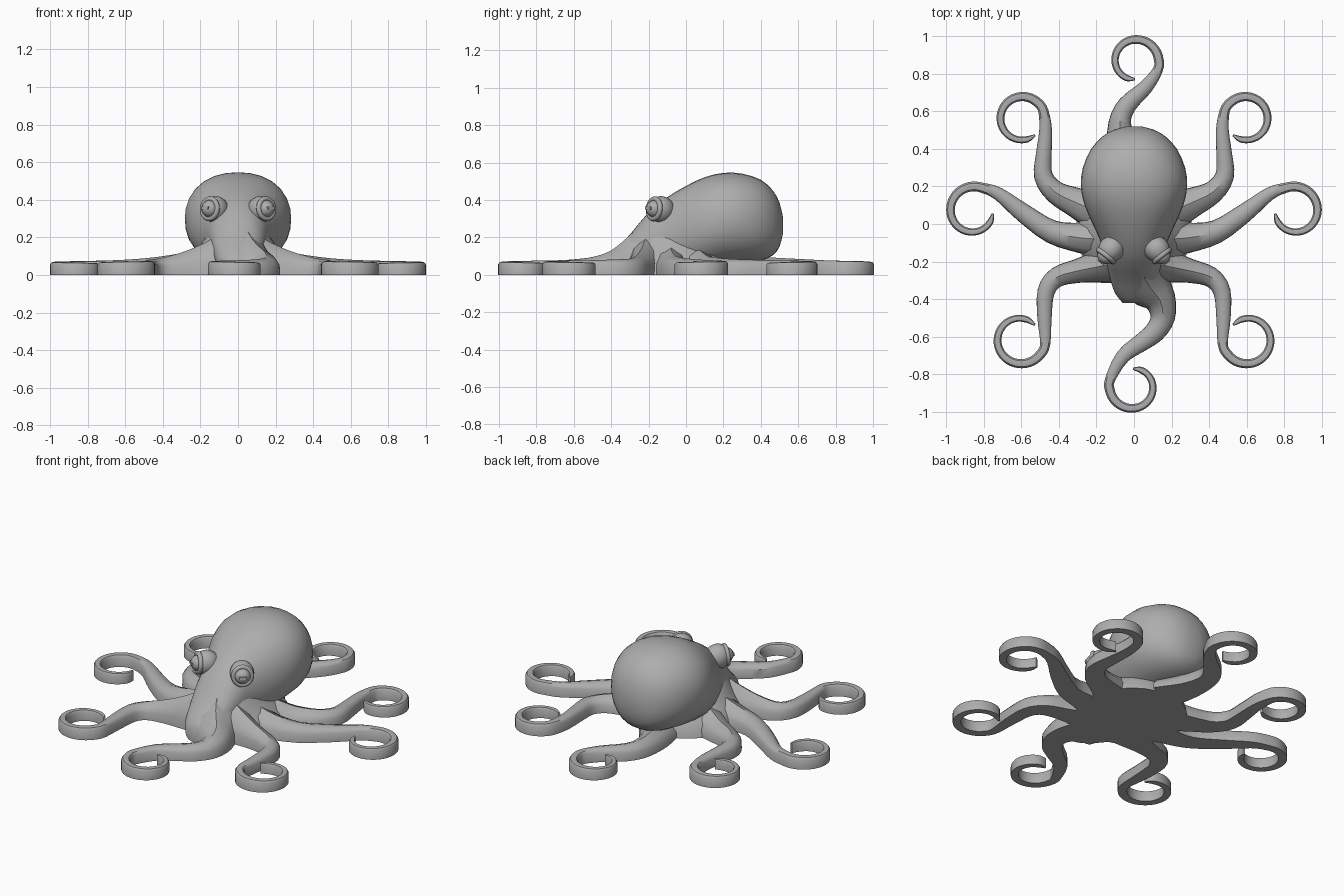
import bpy, bmesh, math
from mathutils import Vector, Matrix

if "Cube" in bpy.data.objects:
    bpy.data.objects.remove(bpy.data.objects["Cube"])

skin = bpy.data.materials.new("grey_skin")
skin.diffuse_color = (0.42, 0.42, 0.42, 1)
skin.use_nodes = True
skin.node_tree.nodes["Principled BSDF"].inputs["Base Color"].default_value = skin.diffuse_color


def finish(name, bm, angle=35):
    bmesh.ops.recalc_face_normals(bm, faces=bm.faces)
    mesh = bpy.data.meshes.new(name)
    bm.to_mesh(mesh)
    bm.free()
    ob = bpy.data.objects.new(name, mesh)
    bpy.context.collection.objects.link(ob)
    mesh.materials.append(skin)
    bpy.context.view_layer.objects.active = ob
    ob.select_set(True)
    bpy.ops.object.shade_smooth_by_angle(angle=math.radians(angle))
    ob.select_set(False)
    return ob


def loft(name, rings, angle=35):
    """Skin a list of closed rings and cap both ends."""
    bm = bmesh.new()
    loops = [[bm.verts.new(p) for p in r] for r in rings]
    n = len(loops[0])
    for a, b in zip(loops, loops[1:]):
        for i in range(n):
            j = (i + 1) % n
            bm.faces.new((a[i], a[j], b[j], b[i]))
    bm.faces.new(loops[0])
    bm.faces.new(loops[-1])
    return finish(name, bm, angle)


def smooth_path(pts, steps):
    """Catmull-Rom through tuples of any length."""
    pts = [Vector(p) for p in pts]
    ext = [pts[0] * 2 - pts[1]] + pts + [pts[-1] * 2 - pts[-2]]
    out = []
    for a, b, c, d in zip(ext, ext[1:], ext[2:], ext[3:]):
        for k in range(steps):
            t = k / steps
            out.append(0.5 * (2 * b + (c - a) * t + (2 * a - 5 * b + 4 * c - d) * t * t
                              + (3 * b - a - 3 * c + d) * t ** 3))
    return out + [pts[-1]]


# Mantle and head: oval sections from the face to the back (y, half width, bottom, top)
sections = [(-.42, .06, 0, .09), (-.37, .10, 0, .145), (-.3, .125, 0, .215), (-.2, .15, 0, .335),
            (-.1, .175, 0, .415), (0, .22, .015, .475), (.1, .263, .03, .522), (.2, .283, .05, .545),
            (.3, .272, .06, .541), (.4, .228, .075, .508), (.465, .168, .105, .45),
            (.5, .11, .15, .385), (.518, .045, .22, .31)]
rings = []
for y, w, lo, hi in smooth_path(sections, 2):
    ring = []
    for i in range(28):
        a = 2 * math.pi * i / 28
        c, s = math.cos(a), math.sin(a)
        k = (abs(c) ** 2.2 + abs(s) ** 2.2) ** (-1 / 2.2)
        ring.append((w * c * k, y, (lo + hi) / 2 + (hi - lo) / 2 * s * k))
    rings.append(ring)
loft("mantle_and_head", rings, 50)

# Flat-bottomed web joining the arms (z, half width, front y, back y)
web = [(0, .31, -.34, .29), (.06, .29, -.335, .28), (.11, .245, -.325, .24),
       (.16, .2, -.31, .18), (.22, .16, -.28, .1)]
loft("arm_web", [[(w * math.cos(i * math.pi / 14), (f + b) / 2 + (b - f) / 2 * math.sin(i * math.pi / 14), z)
                  for i in range(28)] for z, w, f, b in web], 40)

# Arm cross-sections: rounded at the root, squarer in the curl
ROOT = [(-1, 0), (-.95, .3), (-.62, .75), (0, 1), (.62, .75), (.95, .3), (1, 0)]
CURL = [(-1, 0), (-1, .8), (-.65, .96), (0, 1), (.65, .96), (1, .8), (1, 0)]


def arm(name, stem, centre, r0, r1, a0, a1, flip=1):
    """Stem points are x, y, half width, height; an arc curl follows."""
    n = 13
    w0 = .027
    pts = list(stem)
    for i in range(n):
        t = i / (n - 1)
        a = math.radians(a0 + (a1 - a0) * t)
        r = r0 + (r1 - r0) * t
        w = w0 - .011 * t if i < n - 1 else .006
        pts.append((centre[0] + r * math.cos(a), centre[1] + r * math.sin(a), w, .075 - .012 * t))
    path = smooth_path(pts, 3)
    blend_end = len(stem) * 3
    rings = []
    for i, p in enumerate(path):
        d = (path[min(i + 1, len(path) - 1)] - path[max(i - 1, 0)]).to_2d().normalized()
        side = Vector((-d.y, d.x))
        k = min(1, i / blend_end)
        ring = []
        for (u0, v0), (u1, v1) in zip(ROOT, CURL):
            u, v = u0 + (u1 - u0) * k, v0 + (v1 - v0) * k
            ring.append((flip * (p.x + side.x * u * p[2]), p.y + side.y * u * p[2], v * p[3]))
        rings.append(ring)
    loft(name, rings, 40)


# Single arms on the centre line
arm("front_arm", [(.02, -.22, .15, .29), (.08, -.33, .125, .185), (.14, -.41, .085, .125),
                  (.152, -.5, .065, .095), (.11, -.575, .056, .085), (.04, -.63, .048, .08),
                  (-.06, -.705, .038, .077)],
    (-.005, -.865), .128, .095, 163, 450)
arm("back_arm", [(0, .25, .12, .1), (-.06, .4, .085, .095), (-.075, .54, .06, .088),
                 (-.035, .635, .05, .083), (.065, .73, .038, .078)],
    (.005, .865), .13, .095, -20, 270)

# Paired arms
for label, flip in (("right", 1), ("left", -1)):
    arm("front_side_arm_" + label,
        [(.08, -.2, .12, .23), (.18, -.225, .09, .17), (.3, -.25, .064, .12), (.41, -.283, .054, .09),
         (.468, -.36, .046, .083), (.476, -.5, .038, .078)],
        (.605, -.615), .135, .11, 190, 495, flip)
    arm("middle_arm_" + label,
        [(.06, -.08, .12, .21), (.17, -.08, .1, .16), (.29, -.073, .08, .12), (.44, -.04, .062, .095),
         (.59, .06, .05, .082), (.72, .16, .035, .077)],
        (.855, .07), .132, .105, 112, -172, flip)
    arm("rear_side_arm_" + label,
        [(.12, .03, .12, .16), (.22, .075, .1, .13), (.31, .115, .08, .1), (.42, .17, .06, .09),
         (.482, .255, .05, .084), (.48, .37, .042, .08), (.47, .5, .034, .077)],
        (.595, .56), .12, .112, 160, -128, flip)

    # Eye: bulge, lid ring, eyeball and slit pupil, local z pointing outward
    out = Vector((flip * .62, -.78, .08)).normalized()
    rot = out.to_track_quat('Z', 'Y').to_matrix().to_4x4()
    place = Matrix.Translation((flip * .13, -.145, .35)) @ rot

    def ball(name, scale, offset):
        bm = bmesh.new()
        bmesh.ops.create_uvsphere(bm, u_segments=20, v_segments=12, radius=1)
        bm.transform(place @ Matrix.Translation((0, 0, offset)) @ Matrix.Diagonal((*scale, 1)))
        finish(name + label, bm, 60)

    ball("eye_bulge_", (.068, .072, .075), -.015)
    ball("eyeball_", (.046, .046, .045), .03)
    lid = []
    for i in range(25):
        a = 2 * math.pi * i / 24
        lid.append([place @ Vector(((.05 + .014 * math.cos(b)) * math.cos(a),
                                    (.053 + .014 * math.cos(b)) * math.sin(a),
                                    .032 + .014 * math.sin(b)))
                    for b in (j * math.pi / 4 for j in range(8))])
    loft("eyelid_" + label, lid, 50)
    bm = bmesh.new()
    bmesh.ops.create_cube(bm, size=1)
    bm.transform(place @ Matrix.Translation((0, 0, .073)) @ Matrix.Diagonal((.044, .016, .009, 1)))
    finish("pupil_" + label, bm)
